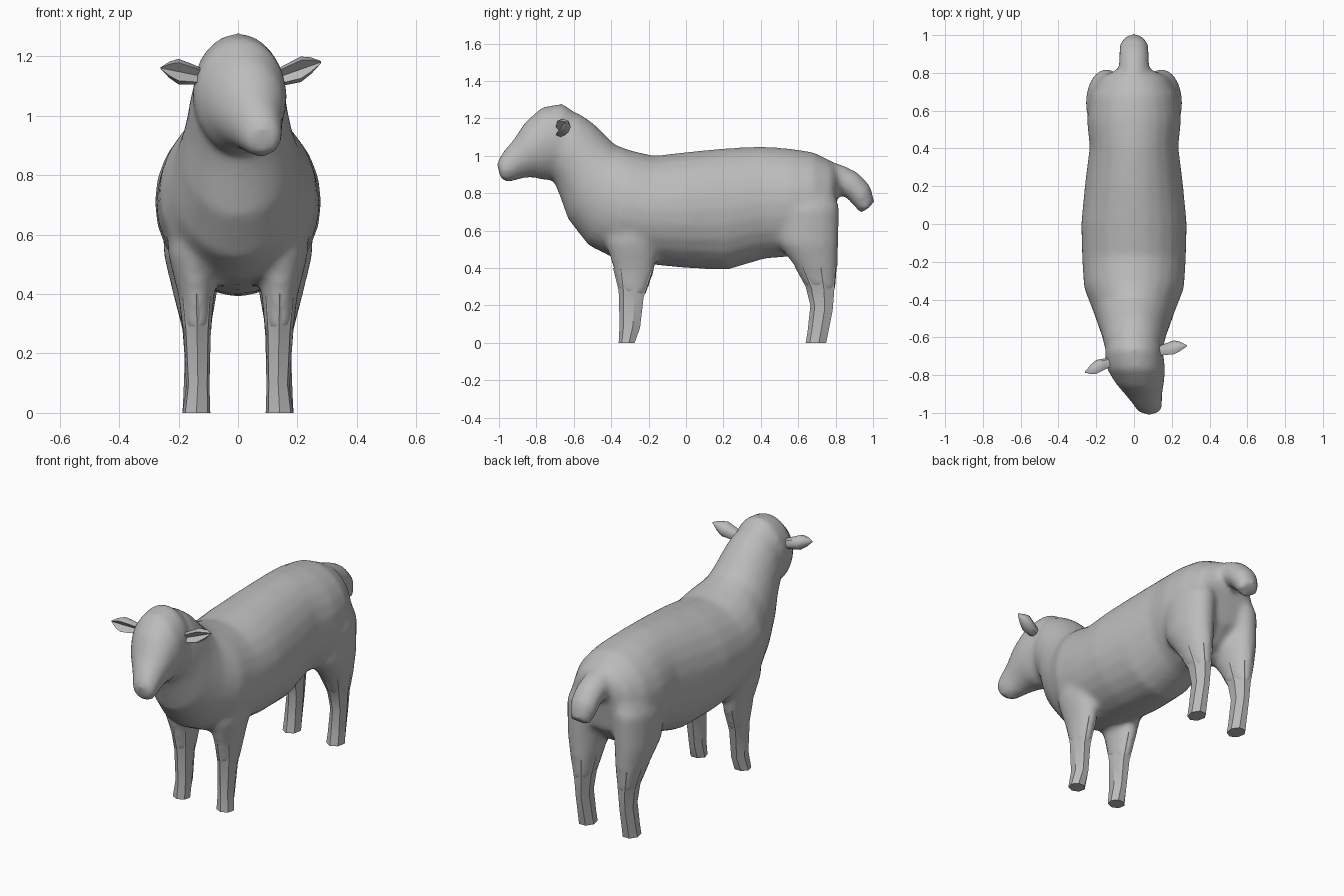
import bpy
import bmesh
from math import sin, cos, pi
from mathutils import Vector

old = bpy.data.objects.get("Cube")
if old:
    bpy.data.objects.remove(old)

wool = bpy.data.materials.new("wool_grey")
wool.use_nodes = True
GREY = (0.5, 0.5, 0.5, 1)
wool.diffuse_color = GREY
wool.node_tree.nodes["Principled BSDF"].inputs["Base Color"].default_value = GREY


def oval(x, y1, z1, y2, z2, w, sides):
    """Oval section between two points of the side profile, w wide each way."""
    a, b = Vector((x, y1, z1)), Vector((x, y2, z2))
    mid, up, out = (a + b) / 2, (a - b) / 2, Vector((w, 0, 0))
    angles = [2 * pi * i / sides for i in range(sides)]
    return [mid + up * cos(t) + out * sin(t) for t in angles]


def skin(bm, loops):
    """Bridge a row of sections and close both ends."""
    rows = [[bm.verts.new(p) for p in loop] for loop in loops]
    faces = [bm.faces.new(rows[0]), bm.faces.new(rows[-1])]
    for r, s in zip(rows, rows[1:]):
        for i in range(len(r)):
            faces.append(bm.faces.new((r[i - 1], r[i], s[i], s[i - 1])))
    bmesh.ops.recalc_face_normals(bm, faces=faces)


def loft(bm, sections, sides=24, flip=1):
    skin(bm, [oval(s[0] * flip, *s[1:], sides) for s in sections])


def finish(bm, name, angle):
    mesh = bpy.data.meshes.new(name)
    bm.to_mesh(mesh)
    bm.free()
    mesh.materials.append(wool)
    obj = bpy.data.objects.new(name, mesh)
    bpy.context.collection.objects.link(obj)
    bpy.ops.object.select_all(action="DESELECT")
    obj.select_set(True)
    bpy.context.view_layer.objects.active = obj
    bpy.ops.object.shade_smooth_by_angle(angle=angle)
    return obj


# Sections: centre x, upper (or front) y z, lower (or back) y z, half width
TORSO = [
    (0, .83, .91, .80, .72, .09), (0, .78, .97, .78, .60, .18),
    (0, .68, 1.02, .68, .50, .235), (0, .55, 1.04, .55, .46, .25),
    (0, .40, 1.05, .42, .45, .235), (0, .2, 1.04, .22, .39, .26),
    (0, 0, 1.02, 0, .40, .28), (0, -.17, 1, -.2, .42, .275),
    (0, -.3, 1.03, -.38, .45, .265), (0, -.38, 1.06, -.52, .52, .22),
    (0, -.43, 1.11, -.63, .66, .19), (0, -.49, 1.17, -.68, .8, .17),
    (0, -.56, 1.22, -.71, .87, .16), (0, -.64, 1.25, -.73, .9, .14),
]
HEAD = [
    (0, -.55, 1.2, -.62, .95, .12), (0, -.66, 1.28, -.7, .87, .155),
    (.01, -.77, 1.26, -.76, .87, .155), (.03, -.86, 1.18, -.82, .885, .13),
    (.05, -.92, 1.09, -.875, .88, .1), (.07, -.97, 1.03, -.92, .865, .08),
    (.08, -1.005, .98, -.965, .86, .065), (.084, -1.01, .95, -.99, .88, .045),
]
TAIL = [
    (0, .70, .99, .72, .8, .08), (0, .84, .95, .80, .8, .08),
    (0, .92, .91, .86, .775, .08), (0, .985, .84, .9, .73, .077),
    (0, 1.01, .75, .935, .69, .055),
]
HIND = [
    (.11, .52, .88, .77, .9, .08), (.145, .46, .7, .82, .72, .11),
    (.15, .49, .53, .815, .53, .1), (.145, .58, .41, .81, .4, .075),
    (.14, .64, .3, .8, .27, .048), (.14, .665, .2, .79, .17, .04),
    (.14, .65, .06, .765, .05, .045), (.14, .64, 0, .755, 0, .048),
]
FORE = [
    (.14, -.4, .75, -.16, .75, .1), (.15, -.43, .54, -.15, .52, .085),
    (.14, -.39, .4, -.17, .38, .06), (.138, -.36, .28, -.22, .24, .047),
    (.135, -.355, .1, -.24, .08, .04), (.14, -.36, 0, -.27, 0, .048),
]

# Body: torso, head, tail, shoulders and haunches blended into one skin
bm = bmesh.new()
for part in (TORSO, HEAD, TAIL):
    loft(bm, part)
for side in (1, -1):
    loft(bm, HIND[:5], flip=side)
    loft(bm, FORE[:4], flip=side)
body = finish(bm, "body", pi)
remesh = body.modifiers.new("blend", "REMESH")
remesh.mode = "VOXEL"
remesh.voxel_size = 0.018
remesh.use_smooth_shade = True
soften = body.modifiers.new("soften", "SMOOTH")
soften.factor = 0.5
soften.iterations = 7

# Angular lower legs ending in flat hooves
for side, label in ((1, "left"), (-1, "right")):
    for kind, rings in (("hind", HIND[3:]), ("front", FORE[2:])):
        bm = bmesh.new()
        loft(bm, rings, 7, side)
        finish(bm, f"{label}_{kind}_leg", 0.6)

# Leaf-shaped ears, hollow at the front, following the turned head
EARS = {
    "left": (Vector((.11, -.68, 1.12)), Vector((.28, -.645, 1.18))),
    "right": (Vector((-.11, -.73, 1.13)), Vector((-.26, -.785, 1.16))),
}
for label, (root, tip) in EARS.items():
    loops = []
    for along, size in ((0, .025), (.3, .035), (.6, .043), (.8, .028), (1, .003)):
        centre = root.lerp(tip, along)
        loop = []
        for i in range(8):
            t = pi * i / 4
            depth = 0.1 if i == 4 else 1
            loop.append(centre + Vector((0, cos(t) * depth, sin(t))) * size)
        loops.append(loop)
    bm = bmesh.new()
    skin(bm, loops)
    finish(bm, f"{label}_ear", 0.8)
